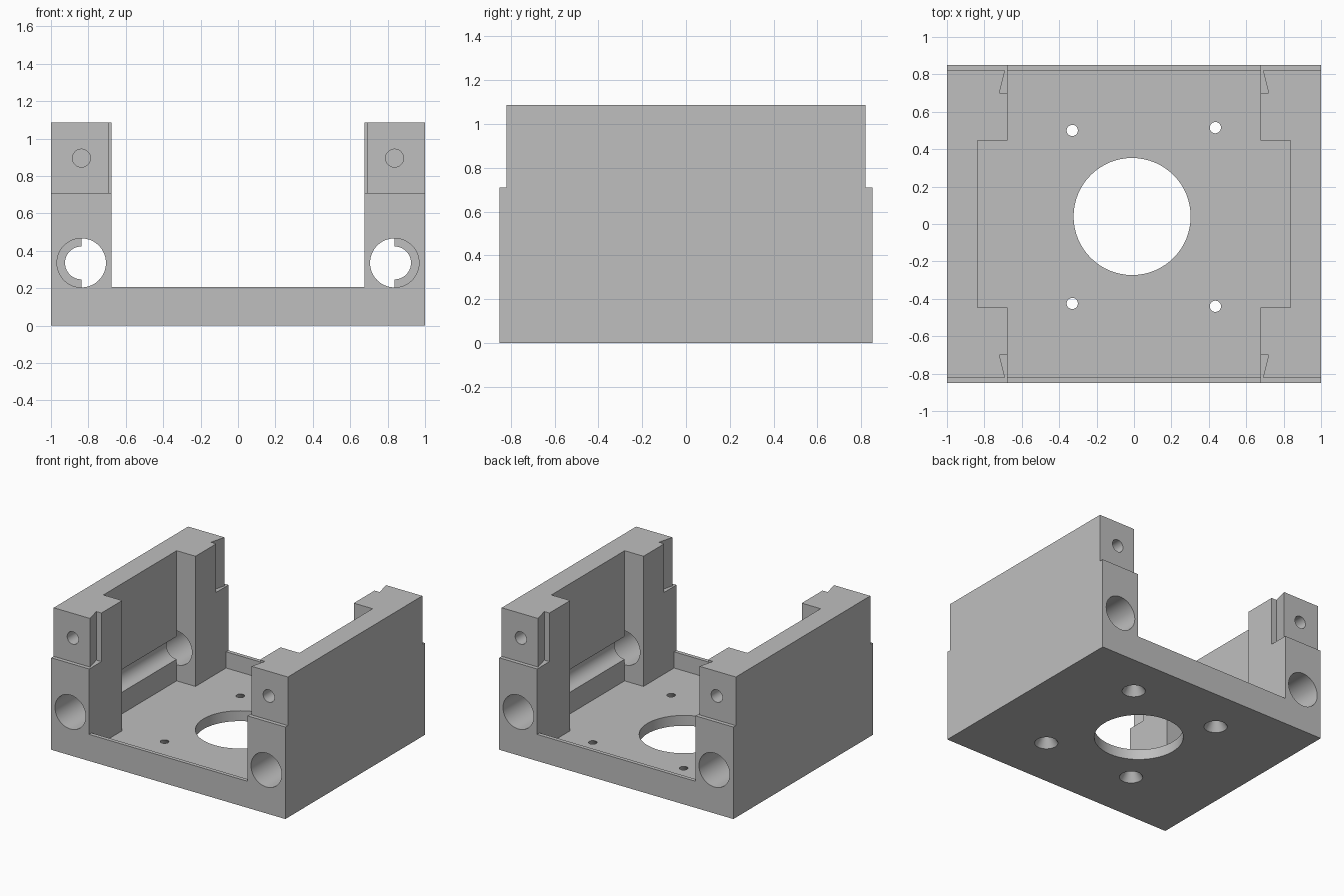
import bpy
import bmesh
import math

cube = bpy.data.objects.get("Cube")
if cube:
    bpy.data.objects.remove(cube)

# Main dimensions
HALF_X, HALF_Y, HEIGHT = 1.0, 0.85, 1.085
WALL_X, NICHE_X, NICHE_Y = 0.676, 0.837, 0.447
FLOOR_Z, LIP_Z, STEP_Z, STEP_Y = 0.08, 0.205, 0.71, 0.82
BORE_Z, SCREW_Z = 0.335, 0.895
OVER = 1.4

grey = bpy.data.materials.new("light_grey")
grey.use_nodes = True
colour = (0.52, 0.52, 0.52, 1)
grey.diffuse_color = colour
grey.node_tree.nodes["Principled BSDF"].inputs["Base Color"].default_value = colour


def make_object(name, bm):
    bmesh.ops.recalc_face_normals(bm, faces=bm.faces)
    mesh = bpy.data.meshes.new(name)
    bm.to_mesh(mesh)
    bm.free()
    mesh.materials.append(grey)
    obj = bpy.data.objects.new(name, mesh)
    bpy.context.collection.objects.link(obj)
    return obj


def prism(name, outline, z0, z1):
    """Extrude a plan outline upwards."""
    bm = bmesh.new()
    face = bm.faces.new([bm.verts.new((x, y, z0)) for x, y in outline])
    new = bmesh.ops.extrude_face_region(bm, geom=[face])["geom"]
    verts = [v for v in new if isinstance(v, bmesh.types.BMVert)]
    bmesh.ops.translate(bm, verts=verts, vec=(0, 0, z1 - z0))
    return make_object(name, bm)


def box(name, x0, x1, y0, y1, z0, z1):
    return prism(name, [(x0, y0), (x1, y0), (x1, y1), (x0, y1)], z0, z1)


def rod(name, centre, r1, r2, depth, along_y=False):
    """Cylinder or cone centred on a point, upright or lying along y."""
    bm = bmesh.new()
    bmesh.ops.create_cone(bm, cap_ends=True, segments=64,
                          radius1=r1, radius2=r2, depth=depth)
    obj = make_object(name, bm)
    obj.location = centre
    if along_y:
        obj.rotation_euler.x = math.pi / 2
    return obj


body = box("motor_housing", -HALF_X, HALF_X, -HALF_Y, HALF_Y, 0, HEIGHT)


def cut(cutter):
    """Subtract a cutter from the housing and discard it."""
    mod = body.modifiers.new("cut", "BOOLEAN")
    mod.operation = "DIFFERENCE"
    mod.solver = "EXACT"
    mod.object = cutter
    cutter.hide_render = True
    bpy.context.view_layer.objects.active = body
    bpy.ops.object.modifier_apply(modifier=mod.name)
    bpy.data.objects.remove(cutter)


# Open channel, sunken floor and wall niches
cut(box("channel", -WALL_X, WALL_X, -OVER, OVER, LIP_Z, OVER))
cut(box("floor_pocket", -WALL_X, WALL_X, -STEP_Y, STEP_Y, FLOOR_Z, OVER))
cut(box("niches", -NICHE_X, NICHE_X, -NICHE_Y, NICHE_Y, FLOOR_Z, OVER))

for sy in (-1, 1):
    # Set-back upper end faces
    cut(box("end_step", -OVER, OVER, *sorted((sy * STEP_Y, sy * OVER)), STEP_Z, OVER))
    for sx in (-1, 1):
        # Slanted snap groove on the inner wall edge
        groove = [(0.6, 0.70), (0.72, 0.70), (0.69, 0.82), (0.665, 0.92), (0.6, 0.92)]
        cut(prism("snap_groove", [(sx * x, sy * y) for x, y in groove], STEP_Z, OVER))
        # Blind screw hole and wide bore through the pillar
        cut(rod("screw_hole", (sx * NICHE_X, sy * STEP_Y, SCREW_Z), 0.048, 0.048, 0.5, True))
        middle = (NICHE_Y + OVER) / 2
        cut(rod("wide_bore", (sx * NICHE_X, sy * middle, BORE_Z),
                0.131, 0.131, OVER - NICHE_Y, True))

# Narrow bores along the niche walls
for sx in (-1, 1):
    cut(rod("narrow_bore", (sx * NICHE_X, 0, BORE_Z), 0.088, 0.088, 1.2, True))

# Shaft opening and countersunk mounting holes in the floor
cut(rod("shaft_opening", (-0.01, 0.04, 0.04), 0.313, 0.313, 0.3))
for x, y in ((-0.33, 0.50), (0.435, 0.515), (-0.33, -0.425), (0.435, -0.44)):
    cut(rod("mounting_hole", (x, y, 0.04), 0.03, 0.03, 0.3))
    cut(rod("countersink", (x, y, 0.03), 0.095, 0.03, 0.1))

bpy.ops.object.select_all(action="DESELECT")
body.select_set(True)
bpy.context.view_layer.objects.active = body
bpy.ops.object.shade_smooth_by_angle(angle=math.radians(30))
